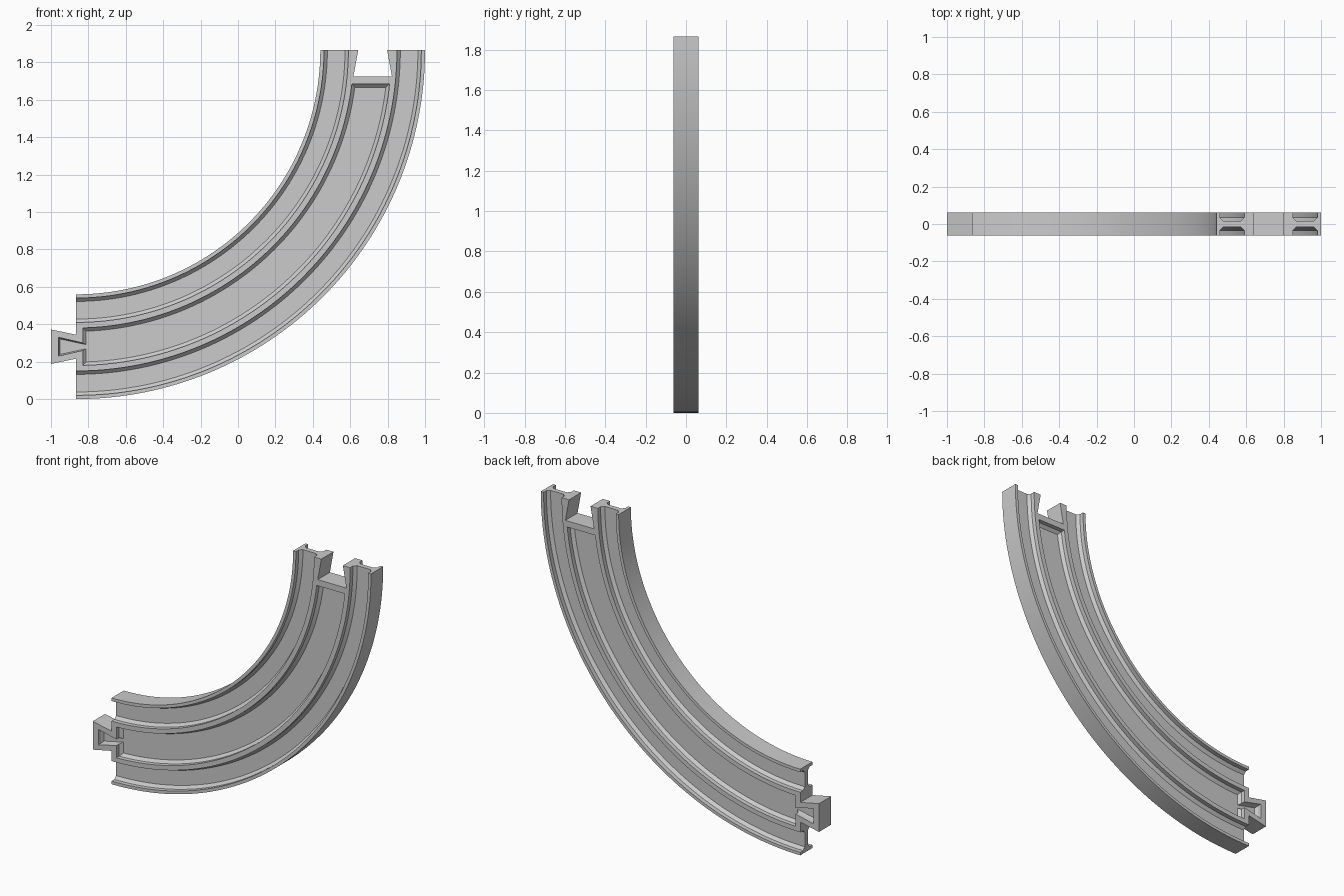
import bpy, bmesh, math

cube = bpy.data.objects.get("Cube")
if cube:
    bpy.data.objects.remove(cube)

CX, CZ = -0.865, 1.865             # centre of the bend
R_IN, R_MID, R_OUT = 1.305, 1.585, 1.865
HALF, EDGE, WEB = 0.0625, 0.034, 0.016   # half depth, chamfer start, web
CHAMFER, STEPS = 0.018, 64

grey = bpy.data.materials.new("track_grey")
grey.use_nodes = True
colour = (0.6, 0.6, 0.6, 1)
grey.diffuse_color = colour
grey.node_tree.nodes["Principled BSDF"].inputs["Base Color"].default_value = colour


def arc(r, a):
    return CX + r * math.sin(a), CZ - r * math.cos(a)


def loft(name, loops, ring=False):
    """Skin a stack of closed 3D loops and cap both ends."""
    bm = bmesh.new()
    rows = [[bm.verts.new(p) for p in loop] for loop in loops]
    for a, b in zip(rows, rows[1:]):
        for i in range(len(a)):
            j = (i + 1) % len(a)
            bm.faces.new((a[i], a[j], b[j], b[i]))
    bm.faces.new(rows[0])
    bm.faces.new(rows[-1])
    bmesh.ops.recalc_face_normals(bm, faces=bm.faces)
    me = bpy.data.meshes.new(name)
    bm.to_mesh(me)
    bm.free()
    me.materials.append(grey)
    ob = bpy.data.objects.new(name, me)
    bpy.context.collection.objects.link(ob)
    return ob


def prism(name, outline, depth):
    return loft(name, [[(x, y, z) for x, z in outline] for y in (-depth, depth)])


# Rail cross-section: wheel grooves with chamfered floors on both faces
def groove(r0, r1):
    return [(r0, HALF), (r0, EDGE), (r0 + CHAMFER, WEB),
            (r1 - CHAMFER, WEB), (r1, EDGE), (r1, HALF)]


top = [(R_IN, HALF)] + groove(1.325, 1.455) + groove(1.715, 1.845) + [(R_OUT, HALF)]
section = top + [(r, -y) for r, y in reversed(top)]


def body_loop(i):
    a = math.pi / 2 * i / STEPS
    return [(x, y, z) for (r, y) in section for x, z in [arc(r, a)]]


track = loft("curved_track", [body_loop(i) for i in range(STEPS + 1)])

# Dovetail plug at the lower end
mid_z = CZ - R_MID
plug = prism("plug", [(-1, mid_z - .092), (-1, mid_z + .092), (-.865, mid_z + .064),
                      (-.85, mid_z + .064), (-.85, mid_z - .064), (-.865, mid_z - .064)], HALF)

# Dovetail socket at the upper end
mid_x = CX + R_MID
socket = prism("socket_cutter", [(mid_x - .103, 1.725), (mid_x + .103, 1.725),
                                 (mid_x + .073, 1.89), (mid_x - .073, 1.89)], 0.1)


# Centre recess, running on into the plug
def recess(inset):
    points = []
    for r, back in ((R_MID - .1 + inset, False), (R_MID + .1 - inset, True)):
        a0 = math.asin((.035 + inset) / r)
        a1 = math.acos((.18 + inset) / r)
        run = [arc(r, a0 + (a1 - a0) * i / STEPS) for i in range(STEPS + 1)]
        points += run[::-1] if back else run
    x0, k = CX + .035 + inset, inset / 2
    return points + [(x0, mid_z - .02 + k), (-.96 + k, mid_z - .05 + k),
                     (-.96 + k, mid_z + .05 - k), (x0, mid_z + .02 - k)]


levels = ((0.08, 0), (EDGE, 0), (WEB, CHAMFER))
recesses = [loft(f"recess_cutter_{label}",
                 [[(x, side * y, z) for x, z in recess(inset)] for y, inset in levels])
            for side, label in ((-1, "front"), (1, "back"))]

# Join and cut, then keep the finished mesh
tools = [(plug, 'UNION'), (socket, 'DIFFERENCE')] + [(c, 'DIFFERENCE') for c in recesses]
for tool, operation in tools:
    mod = track.modifiers.new(tool.name, 'BOOLEAN')
    mod.operation, mod.object, mod.solver = operation, tool, 'EXACT'
deps = bpy.context.evaluated_depsgraph_get()
finished = bpy.data.meshes.new_from_object(track.evaluated_get(deps))
track.modifiers.clear()
track.data = finished
for tool, _ in tools:
    bpy.data.objects.remove(tool)

bpy.ops.object.select_all(action='DESELECT')
track.select_set(True)
bpy.context.view_layer.objects.active = track
bpy.ops.object.shade_smooth_by_angle(angle=math.radians(25))
